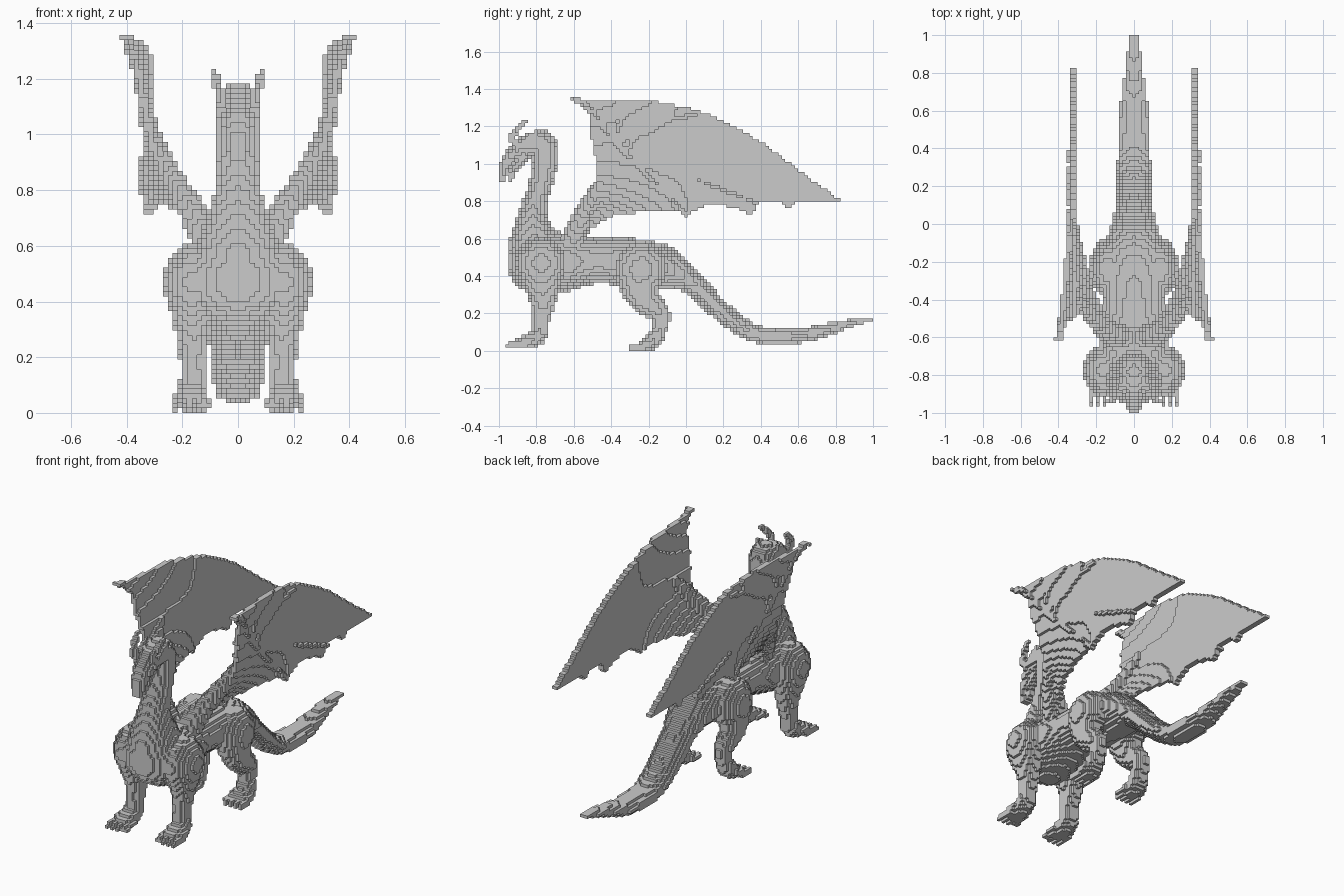
import bpy, bmesh, math

# Blocky winged dragon: every part is stamped into one grid of cubes, then skinned
S = 2 / 115          # cube size
cells = {}           # (i, j, k) -> part name


def fill(part, i, j, k):
    if abs(j) <= 57 and k >= 0:
        cells.setdefault((i, j, k), part)


def stamp(part, x, y, z, rx, r):
    """Fill an ellipsoid with radius rx across and r in the side plane."""
    def span(c, rad, off=0.0):
        return range(math.floor((c - rad) / S - off), math.ceil((c + rad) / S - off) + 1)
    for i in span(x, rx):
        for j in span(y, r):
            for k in span(z, r, 0.5):
                d = ((i * S - x) / rx) ** 2 + ((j * S - y) / r) ** 2 + (((k + 0.5) * S - z) / r) ** 2
                if d <= 1:
                    fill(part, i, j, k)


def chain(part, pts, mirror=False):
    """Sweep ellipsoids along a smooth path of (x, y, z, rx, r) points."""
    p = [pts[0]] + list(pts) + [pts[-1]]
    for a, b, c, d in zip(p, p[1:], p[2:], p[3:]):
        n = max(4, int(math.dist(b[:3], c[:3]) / S * 1.5))
        for s in range(n + 1):
            t = s / n
            q = [0.5 * (2 * v + (w - u) * t + (2 * u - 5 * v + 4 * w - e) * t * t
                        + (3 * v - u - 3 * w + e) * t ** 3) for u, v, w, e in zip(a, b, c, d)]
            q[3], q[4] = max(q[3], 0.01), max(q[4], 0.01)
            stamp(part, *q)
            if mirror:
                stamp(part, -q[0], *q[1:])


# Torso, neck and tail
chain("torso", [(0, -.775, .475, .21, .18), (0, -.65, .475, .19, .155), (0, -.48, .485, .165, .125),
                (0, -.28, .47, .18, .13), (0, -.14, .45, .16, .12), (0, -.04, .41, .13, .085)])
chain("neck", [(0, -.81, .57, .15, .135), (0, -.82, .68, .115, .09), (0, -.81, .78, .085, .066),
               (0, -.775, .9, .076, .062), (0, -.75, 1.03, .08, .068), (0, -.765, 1.1, .08, .074)])
chain("tail", [(0, -.04, .42, .13, .08), (0, .07, .33, .1, .06), (0, .18, .22, .093, .054),
               (0, .29, .135, .09, .05), (0, .39, .088, .085, .046), (0, .6, .08, .075, .04),
               (0, .77, .118, .055, .032), (0, .88, .147, .04, .02), (0, .99, .168, .027, .012)])

# Head: skull, hooked snout, lower jaw, horns and cheek spikes
chain("head", [(0, -.78, 1.11, .08, .072), (0, -.86, 1.095, .072, .055), (0, -.93, 1.04, .055, .042),
               (0, -.97, .98, .042, .03), (0, -.985, .92, .03, .022)])
chain("jaw", [(0, -.85, 1.06, .055, .03), (0, -.91, .98, .042, .022), (0, -.94, .925, .03, .016)])
chain("horns", [(.055, -.9, 1.1, .02, .025), (.065, -.925, 1.14, .018, .02),
                (.078, -.9, 1.19, .016, .017), (.087, -.865, 1.225, .014, .014)], True)
chain("cheek_spikes", [(.06, -.9, 1.08, .018, .018), (.068, -.84, 1.14, .018, .018),
                       (.07, -.8, 1.16, .014, .014)], True)

# Legs: rounded shoulder or thigh, lower leg, paw
chain("front_legs", [(.165, -.775, .47, .103, .135), (.165, -.77, .37, .075, .1), (.16, -.765, .26, .055, .065),
                     (.158, -.775, .16, .046, .046), (.163, -.79, .08, .055, .045),
                     (.168, -.83, .06, .063, .042), (.168, -.89, .045, .063, .028)], True)
chain("hind_legs", [(.14, -.24, .44, .095, .14), (.15, -.25, .37, .075, .11), (.16, -.225, .28, .06, .08),
                    (.163, -.145, .21, .048, .055), (.163, -.13, .17, .046, .045), (.163, -.15, .1, .048, .042),
                    (.168, -.18, .05, .062, .042), (.168, -.235, .032, .063, .026)], True)
for x in (.115, .151, .187, .222):
    chain("front_toes", [(x, -.86, .045, .015, .022), (x, -.945, .03, .013, .014)], True)
    chain("hind_toes", [(x, -.21, .03, .015, .022), (x, -.295, .018, .013, .014)], True)

# Wings: a curved membrane over a side outline of (y, z) points
OUTLINE = [(-.64, .64), (-.57, .78), (-.48, .88), (-.48, 1.02), (-.51, 1.15), (-.52, 1.27), (-.58, 1.335),
           (-.4, 1.342), (-.2, 1.338), (.02, 1.3), (.18, 1.24), (.39, 1.125), (.6, .97), (.73, .875),
           (.83, .8), (.6, .8), (.55, .765), (.5, .795), (.38, .8), (.36, .72), (.3, .755), (.2, .78),
           (.1, .775), (0, .725), (-.05, .755), (-.25, .74), (-.38, .73), (-.52, .65)]
FRONT = [(.6, .08), (.68, .14), (.75, .18), (.85, .25), (.95, .3), (1.05, .325), (1.2, .355), (1.36, .395)]


def wing_x(y, z):
    """Sideways position of the membrane: sloped at the arm, upright towards the back."""
    z = min(max(z, .6), 1.359)
    for (z0, x0), (z1, x1) in zip(FRONT, FRONT[1:]):
        if z0 <= z <= z1:
            f = x0 + (x1 - x0) * (z - z0) / (z1 - z0)
    t = min(max((y + .55) / .6, 0), 1)
    return f * (1 - t) + .325 * t


def inside(y, z):
    hit = False
    for (y0, z0), (y1, z1) in zip(OUTLINE, OUTLINE[1:] + OUTLINE[:1]):
        if (z0 > z) != (z1 > z) and y < y0 + (z - z0) * (y1 - y0) / (z1 - z0):
            hit = not hit
    return hit


for j in range(-40, 50):
    for k in range(34, 80):
        y, z = j * S, (k + .5) * S
        if inside(y, z):
            x = wing_x(y, z)
            for i in range(0, 26):
                if abs(i * S - x) <= .8 * S:
                    fill("wing_membranes", i, j, k)
                    fill("wing_membranes", -i, j, k)

# Wing arms and finger bones
chain("wing_arms", [(.08, -.6, .6, .08, .07), (.16, -.55, .72, .05, .055), (.215, -.5, .81, .04, .05),
                    (.275, -.42, .92, .03, .045), (.315, -.32, 1.04, .024, .03)], True)
FINGERS = [[(-.32, 1.04), (-.4, 1.13), (-.47, 1.24), (-.52, 1.31), (-.61, 1.35)],
           [(-.32, 1.04), (-.36, 1.16), (-.33, 1.26), (-.2, 1.33)],
           [(-.32, 1.04), (-.27, 1.15), (-.15, 1.22), (.05, 1.26)],
           [(-.32, 1.04), (-.1, .97), (.15, .88), (.38, .79)],
           [(-.32, 1.04), (-.2, .93), (-.1, .84), (0, .73)]]
for f in FINGERS:
    chain("wing_fingers", [(wing_x(y, z) + .006, y, z, .02, .015) for y, z in f], True)


def skin(part):
    """Build one object from the exposed cube faces of a part."""
    bm, verts = bmesh.new(), {}

    def vert(key):
        if key not in verts:
            i, j, k = key
            verts[key] = bm.verts.new(((i - .5) * S, (j - .5) * S, k * S))
        return verts[key]

    for cell, name in cells.items():
        if name != part:
            continue
        for a in range(3):
            b, c = (a + 1) % 3, (a + 2) % 3
            for side in (0, 1):
                near = list(cell)
                near[a] += 2 * side - 1
                if tuple(near) in cells:
                    continue
                quad = []
                for u, v in ((0, 0), (1, 0), (1, 1), (0, 1)):
                    p = list(cell)
                    p[a] += side
                    p[b] += u
                    p[c] += v
                    quad.append(vert(tuple(p)))
                bm.faces.new(quad if side else quad[::-1])
    me = bpy.data.meshes.new(part)
    bm.to_mesh(me)
    bm.free()
    bpy.context.collection.objects.link(bpy.data.objects.new(part, me))


for part in sorted(set(cells.values())):
    skin(part)
